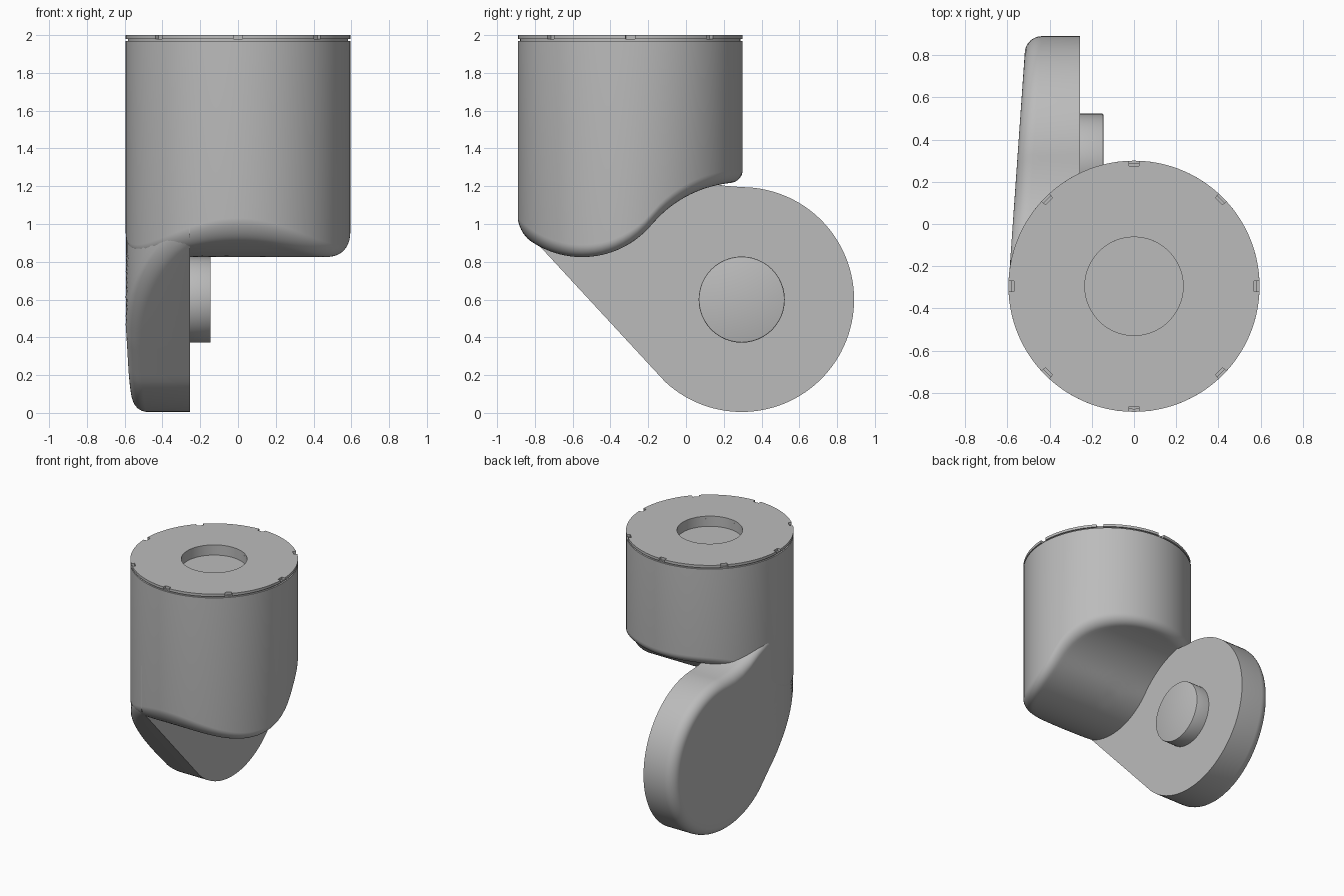
import bpy, bmesh
from math import sin, cos, pi, sqrt, radians, hypot
from mathutils import Matrix

if "Cube" in bpy.data.objects:
    bpy.data.objects.remove(bpy.data.objects["Cube"], do_unlink=True)

R = 0.595                 # radius of barrel and of arm end
YC = -0.295               # barrel axis
YE, ZE = 0.295, 0.6       # arm end axis
INNER = -0.255            # inner face of the arm
STEPS = 8

grey = bpy.data.materials.new("light grey")
grey.use_nodes = True
colour = (0.5, 0.5, 0.5, 1)
grey.diffuse_color = colour
grey.node_tree.nodes["Principled BSDF"].inputs["Base Color"].default_value = colour


def finish(name, bm, angle=30):
    bmesh.ops.recalc_face_normals(bm, faces=bm.faces)
    mesh = bpy.data.meshes.new(name)
    bm.to_mesh(mesh)
    bm.free()
    mesh.materials.append(grey)
    ob = bpy.data.objects.new(name, mesh)
    bpy.context.collection.objects.link(ob)
    bpy.ops.object.select_all(action='DESELECT')
    ob.select_set(True)
    bpy.context.view_layer.objects.active = ob
    bpy.ops.object.shade_smooth_by_angle(angle=radians(angle))
    return ob


def loft(bm, rings, closed=False):
    """Skin a list of point rings, fanning the ends shut unless closed."""
    rows = [[bm.verts.new(p) for p in ring] for ring in rings]
    n = len(rows[0])
    pairs = list(zip(rows, rows[1:])) + ([(rows[-1], rows[0])] if closed else [])
    for a, b in pairs:
        for i in range(n):
            j = (i + 1) % n
            bm.faces.new((a[i], a[j], b[j], b[i]))
    if not closed:
        bm.faces.new(rows[0])
        bm.faces.new(rows[-1])


def fillet(d, f):
    """Rise of a rounded edge of radius f at distance d from the rim."""
    return f - sqrt(max(0, f * f - (f - d) ** 2)) if d < f else 0


# Barrel: two tangent arcs shape the underside, with a rounded rim
def underside(y):
    if y > -0.181:
        return ZE + sqrt(0.62 ** 2 - (y - YE) ** 2)
    return 1.306 - sqrt(0.481 ** 2 - (y + 0.55) ** 2)


SEG = 96
ANGLES = [2 * pi * i / SEG for i in range(SEG)]


def circle(r, z):
    return [(r * cos(a), YC + r * sin(a), z) for a in ANGLES]


EDGE = 0.065
radii = [R * i / 14 for i in range(1, 13)]
radii += [R - EDGE * (1 - sin(pi / 2 * i / STEPS)) for i in range(STEPS + 1)]
rings = []
for r in radii:
    rings.append([(x, y, underside(y) + fillet(R - r, EDGE))
                  for x, y, z in circle(r, 0)])
top_profile = [(R, 1.97), (R - 0.012, 1.97), (R - 0.012, 1.98),
               (0.233, 1.98), (0.233, 1.92)]
rings += [circle(r, z) for r, z in top_profile]
bm = bmesh.new()
loft(bm, rings)
finish("barrel", bm)

# Top cap: flat ring with eight small notches
outline = []
half = 0.042
for k in range(8):
    a = k * pi / 4
    outline += [(a - half, R), (a - half, R - 0.025),
                (a + half, R - 0.025), (a + half, R)]
    gap = pi / 4 - 2 * half
    outline += [(a + half + gap * i / 11, R) for i in range(1, 11)]


def cap_ring(z, inner):
    return [((0.233 if inner else r) * cos(a),
             YC + (0.233 if inner else r) * sin(a), z) for a, r in outline]


bm = bmesh.new()
loft(bm, [cap_ring(1.98, True), cap_ring(1.98, False),
          cap_ring(2.0, False), cap_ring(2.0, True)], closed=True)
bmesh.ops.remove_doubles(bm, verts=bm.verts, dist=1e-5)
finish("top_cap", bm)


# Arm: teardrop outline whose outer face leaves the barrel and tapers in
def outer(y):
    if y > YC:
        return -R + 0.07 * (y - YC)
    return -sqrt(max(0, (R - 0.003) ** 2 - (y - YC) ** 2))


tear = [(YE + R * cos(a), ZE + R * sin(a))
        for a in [radians(-133 + 223 * i / 72) for i in range(73)]]
corners = [(0.2, 1.203), (0.1, 1.225), (0.0, 1.265), (-0.1, 1.32),
           (-0.2, 1.36), (-0.4, 1.38), (-0.6, 1.38), (-0.832, 1.3),
           (-0.832, 0.945)]
tear += corners[:-1]
# straight lower edge, divided so it can follow the barrel
y0, z0 = corners[-1]
y1, z1 = tear[0]
tear += [(y0 + (y1 - y0) * i / 24, z0 + (z1 - z0) * i / 24) for i in range(24)]

CY, CZ = 0.1, 0.75
ROUND = 0.075


def arm_ring(inset=None, scale=1.0):
    """Outline pulled toward the middle by a distance, then by a factor."""
    ring = []
    for y, z in tear:
        dy, dz = y - CY, z - CZ
        d = inset or 0
        k = (1 - d / hypot(dy, dz)) * scale
        py, pz = CY + dy * k, CZ + dz * k
        x = INNER if inset is None else min(
            INNER - 0.001, outer(py) + fillet(d, ROUND))
        ring.append((x, py, pz))
    return ring


rings = [arm_ring()]
rings += [arm_ring(ROUND * (1 - cos(pi / 2 * i / STEPS))) for i in range(STEPS + 1)]
rings += [arm_ring(ROUND, 1 - i / 14) for i in range(1, 14)]
bm = bmesh.new()
loft(bm, rings)
finish("arm", bm, 35)

# Round boss on the inner face of the arm
bm = bmesh.new()
bmesh.ops.create_cone(bm, cap_ends=True, segments=48, radius1=0.228, radius2=0.228,
                      depth=0.13,
                      matrix=Matrix.Translation((-0.21, YE, ZE)) @ Matrix.Rotation(pi / 2, 4, 'Y'))
rim = [e for e in bm.edges if all(v.co.x > -0.15 for v in e.verts)]
bmesh.ops.bevel(bm, geom=rim, offset=0.006, segments=2, affect='EDGES', profile=0.5)
finish("pivot_boss", bm)
